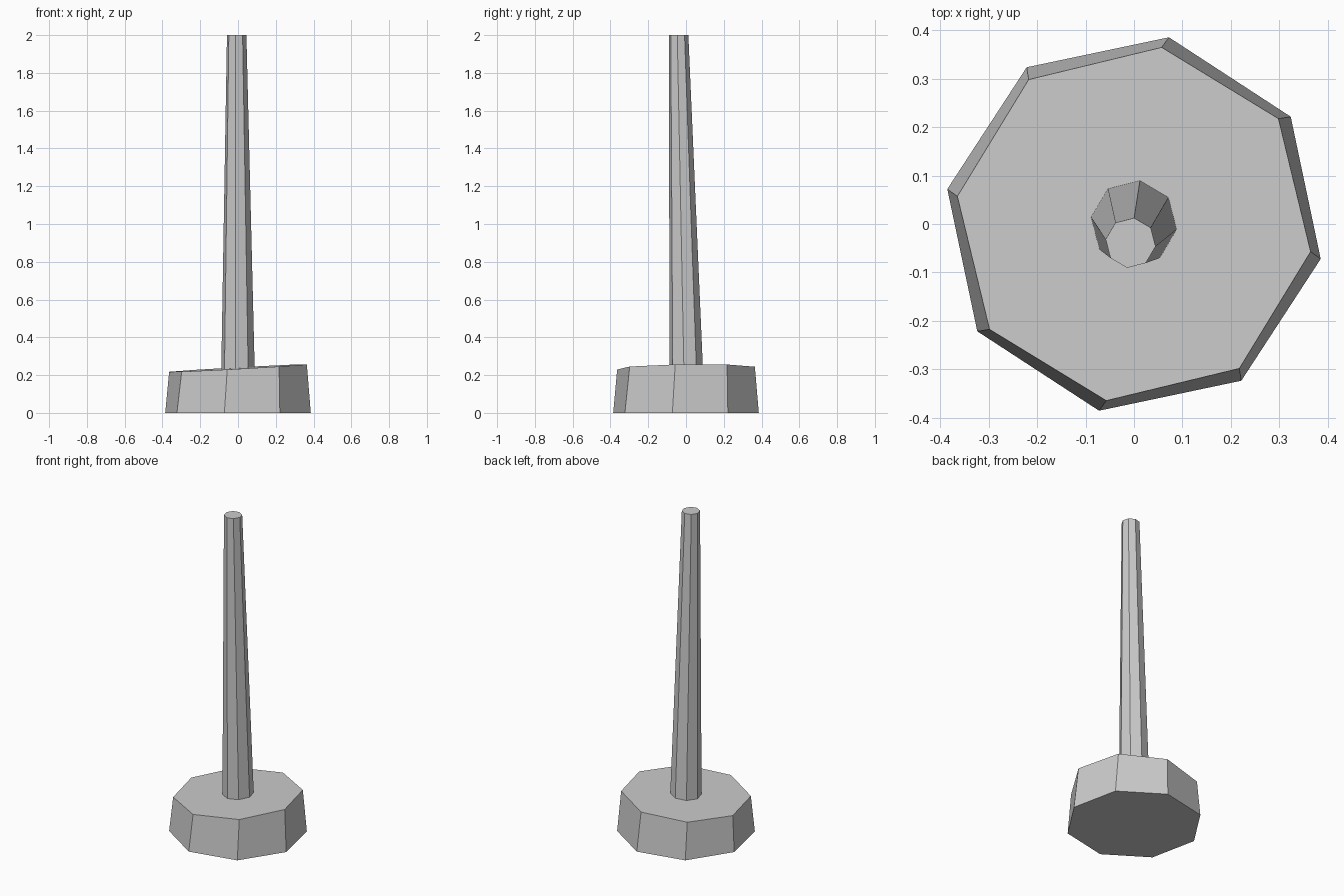
import bpy, bmesh
from math import cos, sin, radians

if "Cube" in bpy.data.objects:
    bpy.data.objects.remove(bpy.data.objects["Cube"])


def ring(bm, radius, angle, height, centre=(0, 0), tilt=(0, 0)):
    """Octagonal ring of vertices; tilt gives the slope along x and y."""
    verts = []
    for i in range(8):
        a = radians(angle + 45 * i)
        dx, dy = radius * cos(a), radius * sin(a)
        z = height + tilt[0] * dx + tilt[1] * dy
        verts.append(bm.verts.new((centre[0] + dx, centre[1] + dy, z)))
    return verts


def octagonal_part(name, bottom, top):
    bm = bmesh.new()
    low, high = ring(bm, **bottom), ring(bm, **top)
    for i in range(8):
        j = (i + 1) % 8
        bm.faces.new((low[i], low[j], high[j], high[i]))
    bm.faces.new(low[::-1])
    bm.faces.new(high)
    mesh = bpy.data.meshes.new(name)
    bm.to_mesh(mesh)
    bm.free()
    obj = bpy.data.objects.new(name, mesh)
    bpy.context.collection.objects.link(obj)
    return obj


# Heavy base block with a slightly sloping top
octagonal_part(
    "base",
    dict(radius=0.392, angle=34.4, height=0),
    dict(radius=0.369, angle=36.1, height=0.237, tilt=(0.055, 0.012)),
)

# Tapered pole, leaning a little to the front and sunk into the base
octagonal_part(
    "pole",
    dict(radius=0.090, angle=37, height=0.20, centre=(0, 0.002)),
    dict(radius=0.052, angle=37, height=2.0, centre=(-0.007, -0.039)),
)
